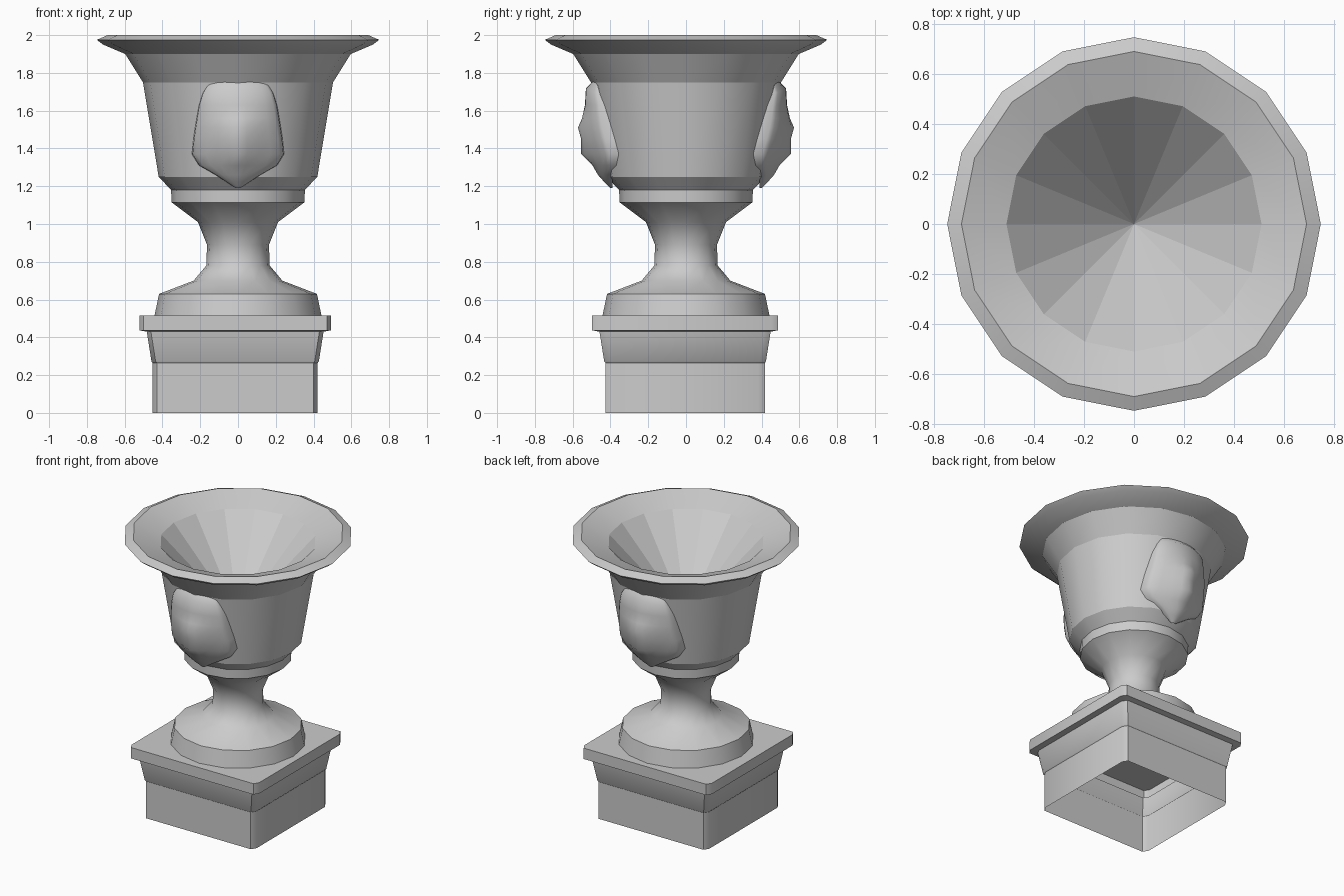
import bpy, bmesh, math

cube = bpy.data.objects.get("Cube")
if cube:
    bpy.data.objects.remove(cube, do_unlink=True)

stone = bpy.data.materials.new("grey stone")
stone.use_nodes = True
GREY = (0.6, 0.6, 0.6, 1)
stone.diffuse_color = GREY
stone.node_tree.nodes["Principled BSDF"].inputs["Base Color"].default_value = GREY


def finish(name, bm, angle):
    """Turn a bmesh into a shaded object."""
    mesh = bpy.data.meshes.new(name)
    bm.to_mesh(mesh)
    bm.free()
    mesh.materials.append(stone)
    ob = bpy.data.objects.new(name, mesh)
    bpy.context.collection.objects.link(ob)
    bpy.ops.object.select_all(action="DESELECT")
    ob.select_set(True)
    bpy.context.view_layer.objects.active = ob
    bpy.ops.object.shade_smooth_by_angle(angle=math.radians(angle))


def bridge(bm, rings, closed=True):
    """Join successive rows of vertices with quads."""
    for a, b in zip(rings, rings[1:]):
        n = len(a)
        for i in range(n if closed else n - 1):
            j = (i + 1) % n
            bm.faces.new((a[i], a[j], b[j], b[i]))


def lathe(name, profile, angle=30, sides=16, apex=None):
    """Spin (radius, height) points round z, with an optional end point."""
    bm = bmesh.new()
    rings = []
    for r, z in profile:
        angles = [math.tau * i / sides for i in range(sides)]
        rings.append([bm.verts.new((r * math.cos(a), r * math.sin(a), z)) for a in angles])
    bridge(bm, rings)
    if apex is not None:
        tip = bm.verts.new((0, 0, apex))
        last = rings[-1]
        for i in range(sides):
            bm.faces.new((last[i], last[(i + 1) % sides], tip))
    finish(name, bm, angle)


# Foot, waist, collar, bowl, flared lip and conical hollow
lathe("foot_and_stem", [
    (0.442, 0.515), (0.418, 0.63), (0.235, 0.70), (0.168, 0.78),
    (0.164, 0.89), (0.212, 1.01), (0.352, 1.115)], angle=45)
lathe("bowl", [(0.352, 1.115), (0.354, 1.18), (0.42, 1.25), (0.503, 1.75)])
lathe("flared_lip", [
    (0.503, 1.75), (0.597, 1.90), (0.715, 1.95), (0.747, 1.975),
    (0.69, 2.0), (0.51, 1.935)], angle=28)
lathe("hollow", [(0.51, 1.935)], angle=12, apex=1.4)


# Square plinth, hollow and open underneath
def plinth():
    bm = bmesh.new()
    cx, cy, bevel_x, bevel_y = -0.015, -0.005, 0.022, 0.035
    levels = [(0, 0.437), (0.265, 0.437), (0.272, 0.443), (0.43, 0.468),
              (0.437, 0.507), (0.515, 0.507)]
    rings = []
    for z, hx in levels:
        hy = hx - 0.015
        ring = []
        for sx, sy in ((1, 1), (-1, 1), (-1, -1), (1, -1)):
            pair = [(sx * hx, sy * (hy - bevel_y)), (sx * (hx - bevel_x), sy * hy)]
            if sx * sy < 0:
                pair.reverse()
            ring += [bm.verts.new((cx + x, cy + y, z)) for x, y in pair]
        rings.append(ring)
    bridge(bm, rings)
    bm.faces.new(rings[-1])
    finish("plinth", bm, 40)


plinth()


# Face relief on the front and back of the bowl
def relief(name, side):
    bm = bmesh.new()
    # height, half width, depth of the broad mask, extra depth of nose and muzzle
    rows = [(1.75, 0.16, 0.487, 0), (1.705, 0.188, 0.53, 0), (1.63, 0.208, 0.535, 0),
            (1.56, 0.22, 0.54, 0.01), (1.51, 0.228, 0.538, 0.034),
            (1.45, 0.237, 0.525, 0.03), (1.37, 0.245, 0.50, 0.055),
            (1.31, 0.208, 0.475, 0.02), (1.26, 0.12, 0.458, 0.008),
            (1.225, 0.065, 0.435, 0), (1.19, 0.012, 0.40, 0)]
    # position across, share of mask depth, share of muzzle depth
    half = [(0.2, 0.98, 0.75), (0.45, 0.9, 0.2), (0.7, 0.75, 0),
            (0.9, 0.55, 0), (0.98, 0.4, 0), (1, 0, 0)]
    columns = [(-t, f, g) for t, f, g in reversed(half)] + [(0, 1, 1)] + half
    grid = []
    for z, w, depth, muzzle in rows:
        radius = 0.975 * (0.42 + 0.165 * (z - 1.25))
        edge = math.sqrt(radius ** 2 - w ** 2) - 0.01
        line = []
        for t, f, g in columns:
            y = edge + (depth - edge) * f + muzzle * g
            arch = 0.012 * (1 - 2 * t * t) if z > 1.7 else 0
            line.append(bm.verts.new((side * t * w, side * y, z + arch)))
        grid.append(line)
    bridge(bm, grid, closed=False)
    finish(name, bm, 42)


relief("front_face_relief", -1)
relief("back_face_relief", 1)
